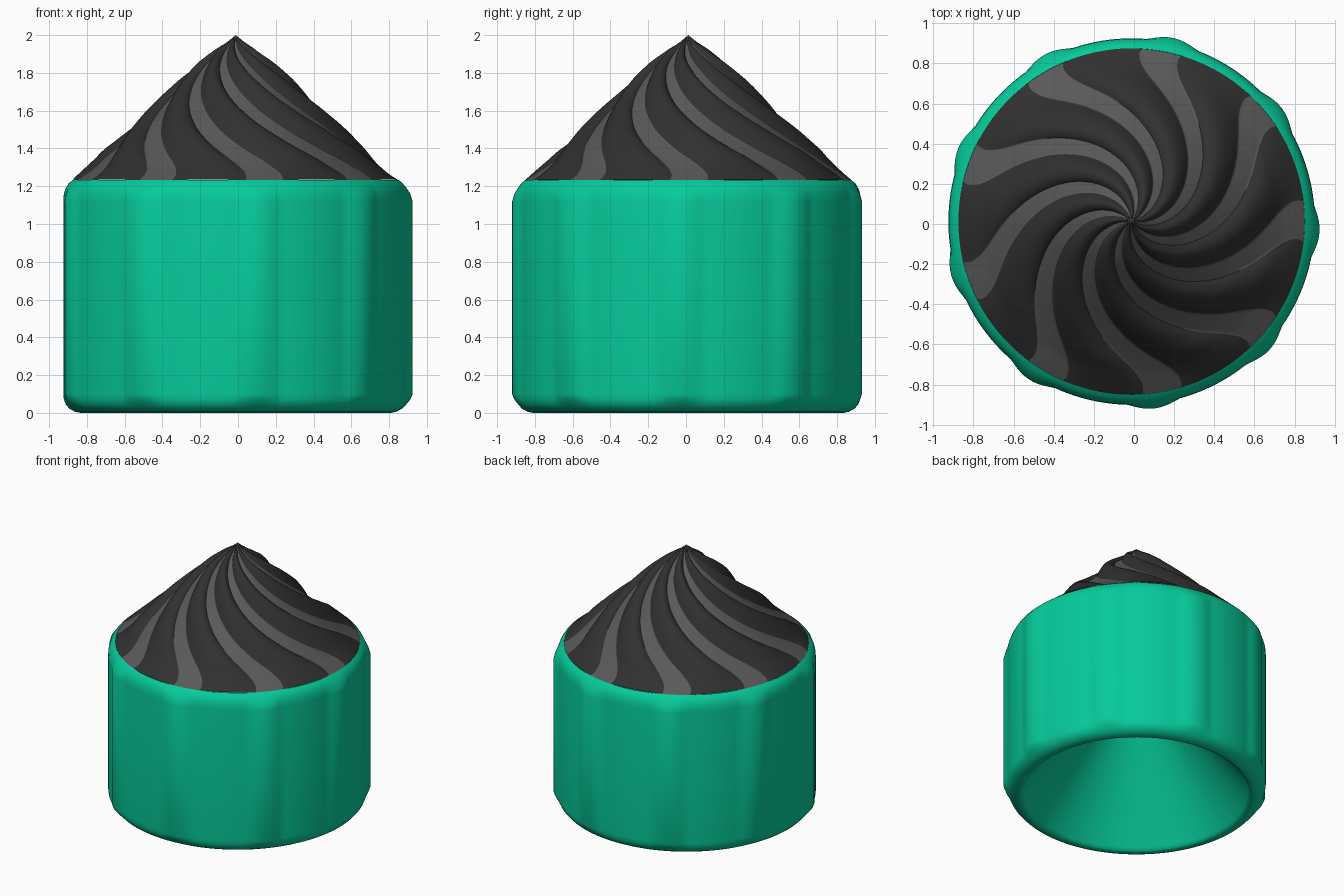
import bpy, bmesh
from math import sin, cos, pi, radians

if "Cube" in bpy.data.objects:
    bpy.data.objects.remove(bpy.data.objects["Cube"])

RIBS = 9                # ribs on the cup and swirls in the icing
STEPS = 24              # mesh columns per rib
COLS = RIBS * STEPS
CX, CY = -0.012, 0.012  # axis offset that centres the odd-numbered ribs
RIM = 0.863             # radius where icing meets cup


def material(name, rgb):
    m = bpy.data.materials.new(name)
    m.diffuse_color = (*rgb, 1)
    m.use_nodes = True
    m.node_tree.nodes["Principled BSDF"].inputs["Base Color"].default_value = m.diffuse_color
    return m


def lerp(table, x):
    for (x0, y0), (x1, y1) in zip(table, table[1:]):
        if x <= x1:
            return y0 + (y1 - y0) * (x - x0) / (x1 - x0)
    return table[-1][1]


def ring_surface(name, rows, point, mats, face_mat=lambda j: 0, tip=None, angle=50):
    """Loft closed rings point(row, column); optionally close the last ring on a tip."""
    bm = bmesh.new()
    rings = [[bm.verts.new(point(i, j)) for j in range(COLS)] for i in range(rows)]
    for a, b in zip(rings, rings[1:]):
        for j in range(COLS):
            k = (j + 1) % COLS
            bm.faces.new((a[j], a[k], b[k], b[j])).material_index = face_mat(j)
    if tip:
        t = bm.verts.new(tip)
        for j in range(COLS):
            bm.faces.new((rings[-1][j], rings[-1][(j + 1) % COLS], t)).material_index = face_mat(j)
    bmesh.ops.recalc_face_normals(bm, faces=bm.faces)
    mesh = bpy.data.meshes.new(name)
    bm.to_mesh(mesh)
    bm.free()
    for m in mats:
        mesh.materials.append(m)
    ob = bpy.data.objects.new(name, mesh)
    bpy.context.collection.objects.link(ob)
    bpy.context.view_layer.objects.active = ob
    ob.select_set(True)
    bpy.ops.object.shade_smooth_by_angle(angle=radians(angle))
    ob.select_set(False)
    return ob


green = material("cup_green", (0.002, 0.6, 0.33))
dark = material("icing_dark", (0.03, 0.03, 0.03))
grey = material("icing_grey", (0.1, 0.1, 0.1))

# Ribbed cup: radius, height, rib strength; ends in a conical hollow underneath
cup = [(0.82, 1.19, 0), (RIM, 1.232, 0), (0.885, 1.215, 0), (0.9, 1.19, 0.2),
       (0.91, 1.16, 0.6), (0.913, 1.12, 1), (0.913, 0.6, 1), (0.913, 0.10, 1),
       (0.91, 0.07, 0.6), (0.9, 0.045, 0.1), (0.88, 0.022, 0), (0.85, 0.006, 0),
       (0.82, 0.0, 0), (0.80, 0.006, 0), (0.787, 0.025, 0), (0.40, 0.505, 0), (0.05, 0.94, 0)]


def cup_point(i, j):
    r, z, strength = cup[i]
    d = abs((j % STEPS) / STEPS - 0.5) * 40          # degrees from rib centre
    if d < 8:
        r += 0.025 * strength * cos(pi / 2 * d / 8)
    a = radians(-23 + 360 * j / COLS)
    return CX + r * cos(a), CY + r * sin(a), z


ring_surface("ribbed_cup", len(cup), cup_point, [green], tip=(CX, CY, 1.0))

# Swirled icing: valley height and ridge height by radius, twisting towards the peak
valley = [(0, 2.0), (0.05, 1.945), (0.1, 1.9), (0.2, 1.815), (0.3, 1.715), (0.4, 1.615),
          (0.53, 1.49), (0.65, 1.385), (0.75, 1.305), (RIM, 1.23)]
ridge = [(0, 0), (0.1, 0.03), (0.3, 0.055), (0.55, 0.06), (0.7, 0.05), (RIM, 0.006)]
HALF = 8 / STEPS                                     # half width of a dark ridge
ROWS = 40


def icing_point(i, j):
    s = i / ROWS
    r = RIM * (1 - s)
    d = abs((j % STEPS) / STEPS - 0.5)
    bump = cos(pi / 2 * d / HALF) ** 0.8 if d < HALF - 1e-6 else 0
    twist = 105 * s ** 1.25 + 7 * max(0, 1 - s / 0.2) ** 2   # hooks back at the rim
    a = radians(7 + 360 * j / COLS - twist)
    return CX + r * cos(a), CY + r * sin(a), lerp(valley, r) + lerp(ridge, r) * bump


def icing_mat(j):
    return 0 if abs((j % STEPS + 0.5) / STEPS - 0.5) < HALF else 1


ring_surface("swirled_icing", ROWS, icing_point, [dark, grey], icing_mat,
             tip=(CX, CY, 2.0), angle=60)
